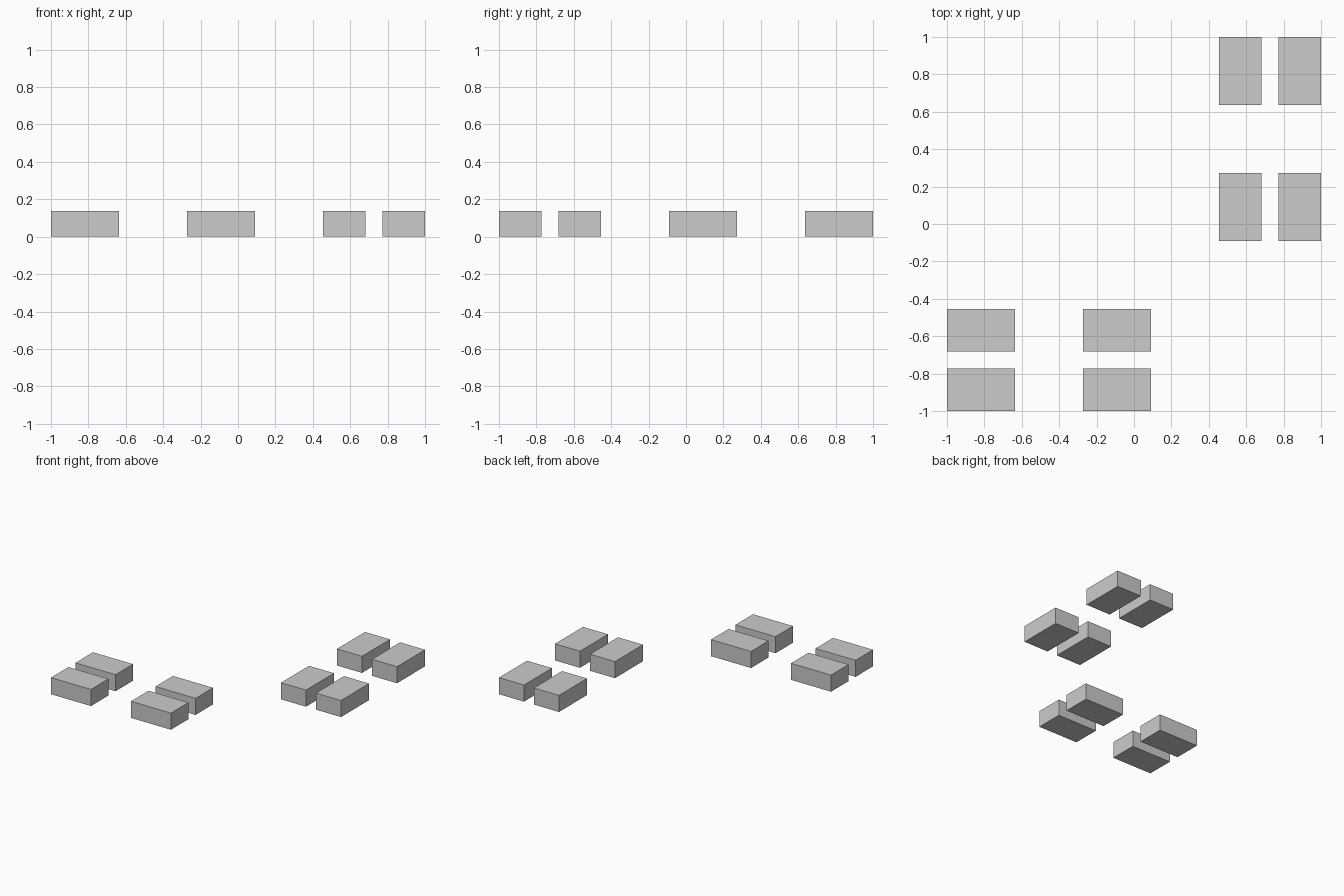
import bpy

if "Cube" in bpy.data.objects:
    bpy.data.objects.remove(bpy.data.objects["Cube"])

U = 1 / 11                      # layout module
LENGTH, WIDTH, HEIGHT = 4 * U, 2.5 * U, 1.5 * U


def block(name, x, y, sx, sy):
    """Plain box resting on the ground."""
    bpy.ops.mesh.primitive_cube_add(size=1, location=(x, y, HEIGHT / 2))
    ob = bpy.context.object
    ob.name = name
    ob.scale = (sx, sy, HEIGHT)
    bpy.ops.object.transform_apply(location=False, rotation=False, scale=True)


# Two wings of paired blocks, reflected across the diagonal x = -y
for i, along in enumerate((-9 * U, -1 * U), 1):
    for j, across in enumerate((-9.75 * U, -6.25 * U), 1):
        block(f"left_wing_block_{i}_{j}", along, across, LENGTH, WIDTH)
        block(f"right_wing_block_{i}_{j}", -across, -along, WIDTH, LENGTH)
